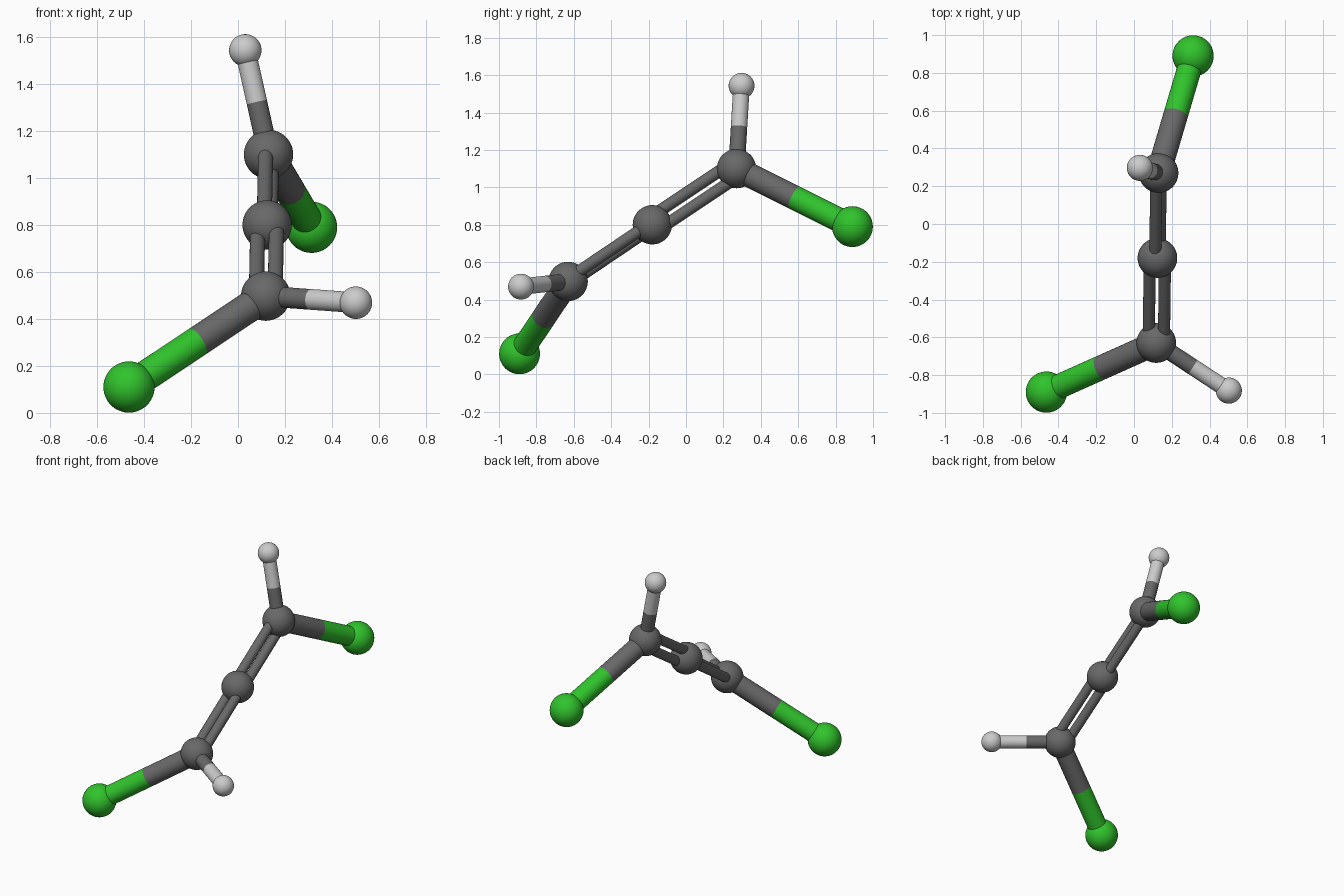
import bpy
from mathutils import Vector

if "Cube" in bpy.data.objects:
    bpy.data.objects.remove(bpy.data.objects["Cube"])


def material(name, rgb):
    m = bpy.data.materials.new(name)
    m.diffuse_color = (*rgb, 1)
    m.use_nodes = True
    m.node_tree.nodes["Principled BSDF"].inputs["Base Color"].default_value = m.diffuse_color
    return m


DARK = material("dark_grey", (0.14, 0.14, 0.14))
GREEN = material("green", (0.03, 0.55, 0.025))
PALE = material("pale_grey", (0.6, 0.6, 0.6))

# atom name: (centre, radius, material)
ATOMS = {
    "carbon_top": ((0.13, 0.27, 1.10), 0.105, DARK),
    "carbon_middle": ((0.124, -0.18, 0.80), 0.105, DARK),
    "carbon_bottom": ((0.118, -0.63, 0.497), 0.105, DARK),
    "chlorine_top": ((0.313, 0.89, 0.79), 0.109, GREEN),
    "chlorine_bottom": ((-0.464, -0.89, 0.11), 0.109, GREEN),
    "hydrogen_top": ((0.031, 0.297, 1.543), 0.069, PALE),
    "hydrogen_bottom": ((0.502, -0.882, 0.469), 0.069, PALE),
}


def pos(name):
    return Vector(ATOMS[name][0])


def finish(name, mat):
    ob = bpy.context.object
    ob.name = name
    ob.data.materials.append(mat)
    bpy.ops.object.shade_smooth_by_angle()


def rod(name, a, b, radius, mat):
    d = b - a
    bpy.ops.mesh.primitive_cylinder_add(
        vertices=32, radius=radius, depth=d.length, location=(a + b) / 2,
        rotation=d.to_track_quat('Z', 'Y').to_euler())
    finish(name, mat)


# atoms
for name, (centre, radius, mat) in ATOMS.items():
    bpy.ops.mesh.primitive_uv_sphere_add(
        segments=48, ring_count=24, radius=radius, location=centre)
    finish(name, mat)

for end in ("top", "bottom"):
    carbon = pos("carbon_" + end)

    # single bonds, each half in the colour of its atom
    for kind, radius in (("chlorine", 0.065), ("hydrogen", 0.044)):
        atom = pos(f"{kind}_{end}")
        mid = (carbon + atom) / 2
        rod(f"{kind}_bond_inner_{end}", carbon, mid, radius, DARK)
        rod(f"{kind}_bond_outer_{end}", mid, atom, radius,
            ATOMS[f"{kind}_{end}"][2])

    # double bond: two rods side by side in the plane of the end group
    middle = pos("carbon_middle")
    axis = (carbon - middle).normalized()
    side = pos("chlorine_" + end) - pos("hydrogen_" + end)
    side = (side - axis * side.dot(axis)).normalized() * 0.042
    for label, s in (("a", 1), ("b", -1)):
        rod(f"double_bond_{end}_{label}", middle + side * s,
            carbon + side * s, 0.032, DARK)
